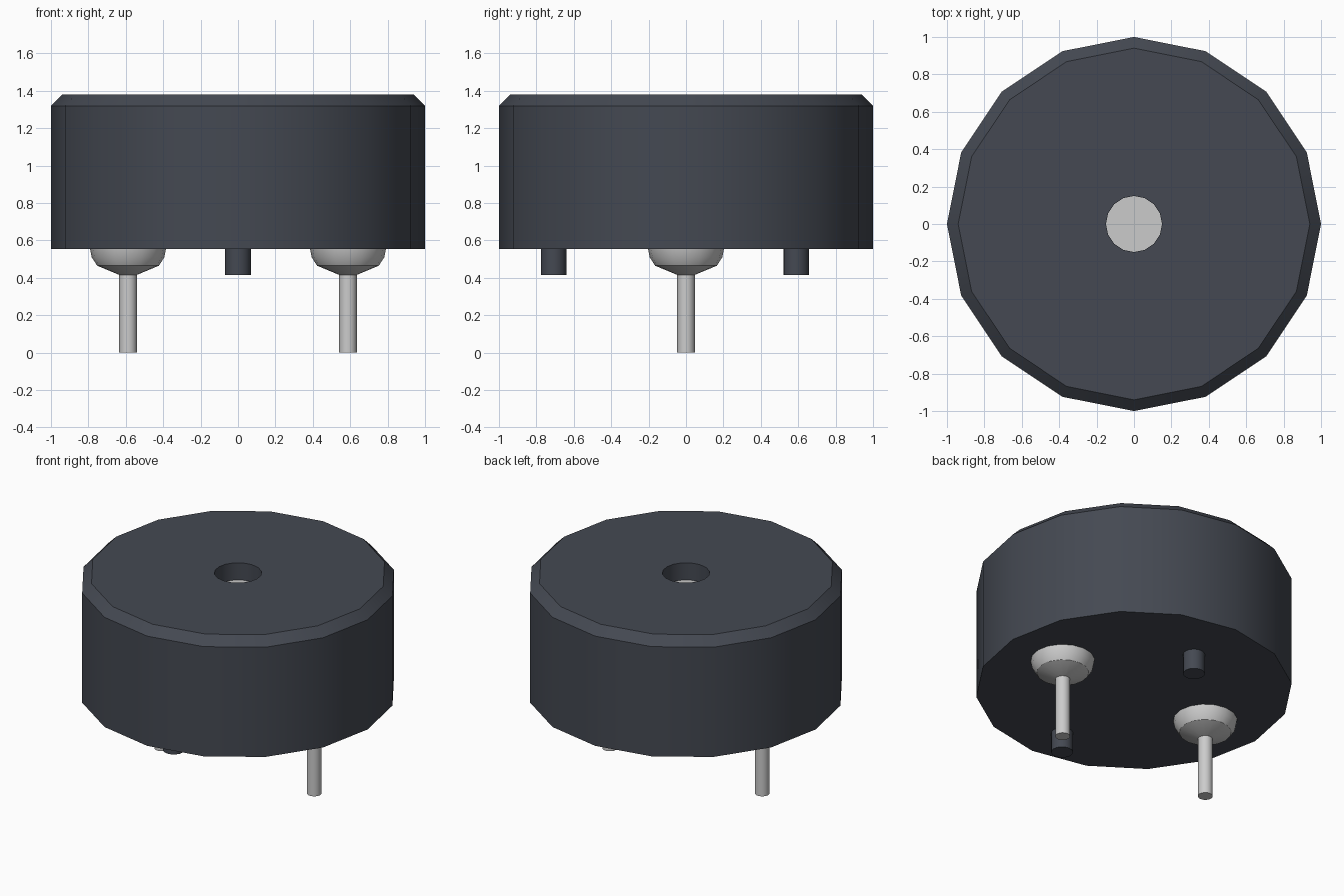
import bpy
import bmesh
import math

if "Cube" in bpy.data.objects:
    bpy.data.objects.remove(bpy.data.objects["Cube"], do_unlink=True)


def make_material(name, rgb):
    mat = bpy.data.materials.new(name)
    mat.use_nodes = True
    colour = (*rgb, 1.0)
    mat.diffuse_color = colour
    mat.node_tree.nodes["Principled BSDF"].inputs["Base Color"].default_value = colour
    return mat


def lathe(name, profile, sides, mat, location=(0, 0, 0)):
    """Spin a (radius, height) profile around z; points on the axis close it."""
    bm = bmesh.new()
    verts = [bm.verts.new((r, 0, z)) for r, z in profile]
    edges = [bm.edges.new(pair) for pair in zip(verts, verts[1:])]
    bmesh.ops.spin(bm, geom=verts + edges, cent=(0, 0, 0), axis=(0, 0, 1),
                   angle=math.tau, steps=sides, use_merge=False)
    bmesh.ops.remove_doubles(bm, verts=bm.verts[:], dist=0.0005)
    bmesh.ops.recalc_face_normals(bm, faces=bm.faces[:])
    # Smooth round the axis, sharp at profile corners
    for face in bm.faces:
        face.smooth = True
    for edge in bm.edges:
        edge.smooth = edge.calc_face_angle(0) < math.radians(32)
    mesh = bpy.data.meshes.new(name)
    bm.to_mesh(mesh)
    bm.free()
    mesh.materials.append(mat)
    obj = bpy.data.objects.new(name, mesh)
    obj.location = location
    bpy.context.collection.objects.link(obj)
    return obj


plastic = make_material("dark slate plastic", (0.058, 0.066, 0.084))
metal = make_material("light grey metal", (0.6, 0.6, 0.6))

BASE, TOP = 0.555, 1.38
HOLE_FLOOR = TOP - 0.12

# Chamfered drum with a blind sound hole in the top
lathe("housing", [(0, BASE), (1, BASE), (1, 1.32), (0.94, TOP),
                  (0.15, TOP), (0.15, HOLE_FLOOR - 0.01), (0, HOLE_FLOOR - 0.01)],
      16, plastic)

# Metal disc at the bottom of the sound hole
lathe("diaphragm", [(0, HOLE_FLOOR - 0.008), (0.15, HOLE_FLOOR - 0.008),
                    (0.15, HOLE_FLOOR), (0, HOLE_FLOOR)], 16, metal)

# Terminals: rounded collar and thin pin on each side
for side, x in (("left", 0.588), ("right", -0.588)):
    lathe(side + "_collar", [(0, BASE), (0.203, BASE), (0.194, 0.51),
                             (0.165, 0.465), (0.04, 0.413), (0, 0.413)],
          16, metal, (x, 0, 0))
    lathe(side + "_pin", [(0, 0), (0.047, 0), (0.047, 0.47), (0, 0.47)],
          16, metal, (x, 0, 0))

# Standoff pegs under the housing
for end, y in (("front", -0.707), ("back", 0.589)):
    lathe(end + "_peg", [(0, 0.415), (0.069, 0.415), (0.069, BASE), (0, BASE)],
          16, plastic, (0, y, 0))
